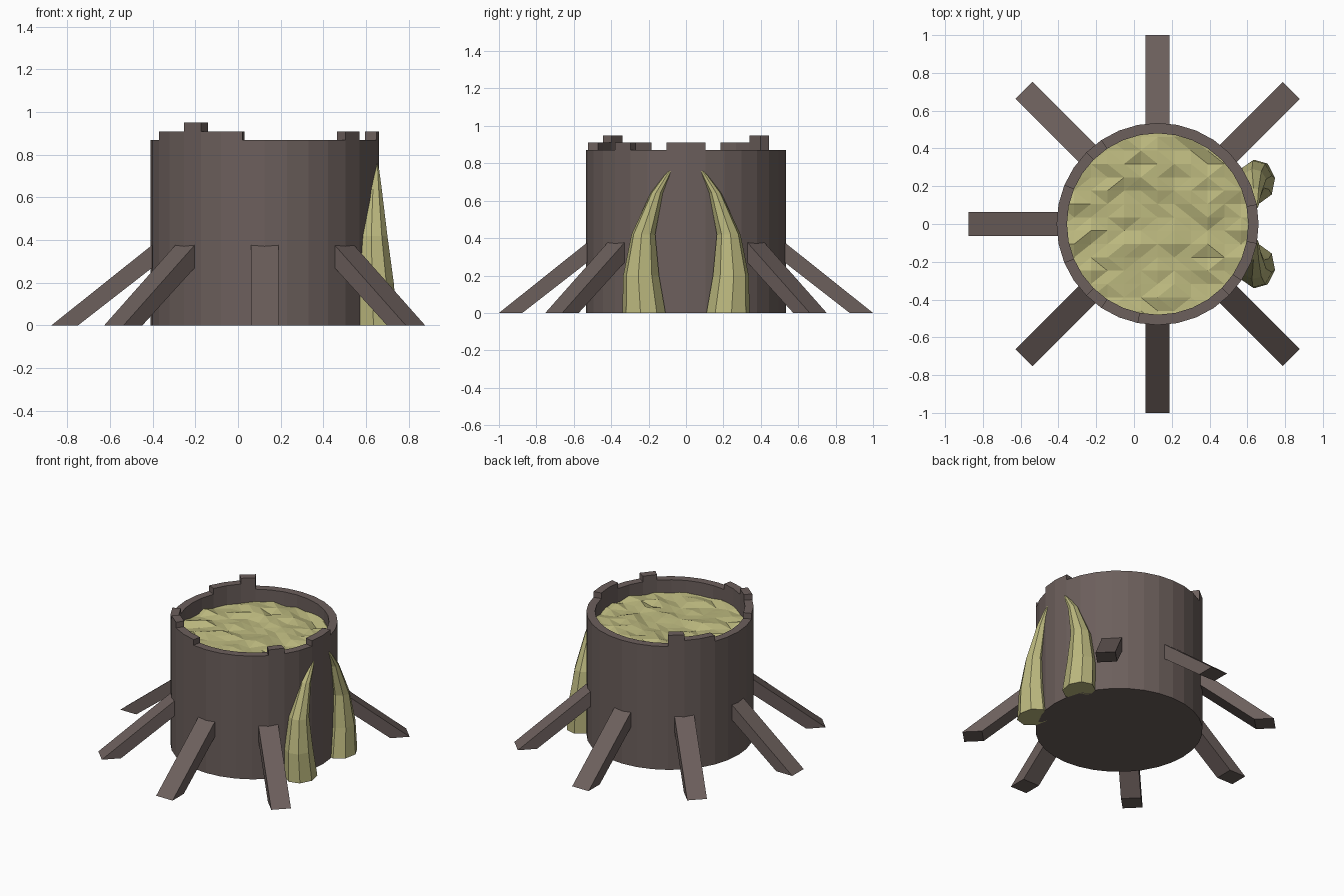
import bpy, bmesh, random
from math import sin, cos, pi, radians
from mathutils import Vector

if "Cube" in bpy.data.objects:
    bpy.data.objects.remove(bpy.data.objects["Cube"])

random.seed(4)
CX, RO, RI, N = 0.125, 0.535, 0.48, 32
STEP = 2 * pi / N


def material(name, rgb):
    m = bpy.data.materials.new(name)
    m.diffuse_color = (*rgb, 1)
    m.use_nodes = True
    m.node_tree.nodes["Principled BSDF"].inputs["Base Color"].default_value = m.diffuse_color
    return m


WOOD = material("dark_wood", (0.15, 0.115, 0.107))
PULP = material("pale_green", (0.50, 0.48, 0.21))


def finish(bm, name, mat):
    bmesh.ops.recalc_face_normals(bm, faces=bm.faces)
    me = bpy.data.meshes.new(name)
    bm.to_mesh(me)
    bm.free()
    me.materials.append(mat)
    ob = bpy.data.objects.new(name, me)
    bpy.context.collection.objects.link(ob)
    return ob


def loft(bm, rings, cap=True, closed=False):
    """Skin equal-length point rings into a tube."""
    vs = [[bm.verts.new(p) for p in r] for r in rings]
    pairs = list(zip(vs, vs[1:])) + ([(vs[-1], vs[0])] if closed else [])
    for a, b in pairs:
        for i in range(len(a)):
            j = (i + 1) % len(a)
            bm.faces.new((a[i], a[j], b[j], b[i]))
    if cap:
        bm.faces.new(vs[0])
        bm.faces.new(vs[-1])


def polar(r, a, z):
    return (CX + r * cos(a), r * sin(a), z)


# Hollow round tub with a thick floor
bm = bmesh.new()
loft(bm, [[polar(r, i * STEP, z) for i in range(N)]
          for r, z in ((RO, 0), (RO, 0.87), (RI, 0.87), (RI, 0.05))])
finish(bm, "tub", WOOD)

# Broken raised pieces of the rim: first step, last step, bottom, top
for k, (a, b, z0, z1) in enumerate(((11, 14, 0.87, 0.91), (11, 12, 0.91, 0.95),
                                    (18, 23, 0.87, 0.91), (20, 21, 0.91, 0.95),
                                    (-1, 1, 0.87, 0.91), (-4, -3, 0.87, 0.91))):
    bm = bmesh.new()
    loft(bm, [[polar(r, i * STEP, z) for r, z in
               ((RO, z0), (RO, z1), (RI, z1), (RI, z0))] for i in range(a, b + 1)])
    finish(bm, f"rim_piece_{k + 1}", WOOD)

# Seven slanted struts, none on the +x side
profile = ((1.0, 0), (0.875, 0), (0.505, 0.288), (0.505, 0.395))
for k in range(1, 8):
    a = radians(45 * k)
    bm = bmesh.new()
    loft(bm, [[(CX + r * cos(a) - s * sin(a), r * sin(a) + s * cos(a), z)
               for r, z in profile] for s in (-0.064, 0.064)])
    finish(bm, f"strut_{k}", WOOD)

# Lumpy filling: rough grid trimmed to the inside of the tub
bm = bmesh.new()
bmesh.ops.create_grid(bm, x_segments=12, y_segments=15, size=0.53)
for v in bm.verts:
    v.co += Vector((CX, 0, 0.78 + random.uniform(-0.016, 0.016)))
bmesh.ops.triangulate(bm, faces=bm.faces)
for i in range(N):
    n = Vector((cos((i + 0.5) * STEP), sin((i + 0.5) * STEP), 0))
    bmesh.ops.bisect_plane(bm, geom=bm.verts[:] + bm.edges[:] + bm.faces[:],
                           plane_co=Vector((CX, 0, 0)) + n * RI * cos(STEP / 2),
                           plane_no=n, clear_outer=True)
fill = finish(bm, "filling", PULP)
if sum(p.normal.z for p in fill.data.polygons) < 0:
    fill.data.flip_normals()

# Pair of tusk-shaped growths leaning on the wall: z, x, y, x radius, y radius
tusk = ((0, 0.65, 0.225, 0.098, 0.117), (0.2, 0.643, 0.24, 0.088, 0.097),
        (0.42, 0.635, 0.228, 0.066, 0.064), (0.64, 0.638, 0.157, 0.036, 0.033),
        (0.73, 0.644, 0.104, 0.018, 0.017), (0.76, 0.645, 0.085, 0.007, 0.008))
for side, label in ((-1, "front"), (1, "back")):
    bm = bmesh.new()
    loft(bm, [[(x + rx * cos((i + 0.2) * pi / 4), side * (y + ry * sin((i + 0.2) * pi / 4)), z)
               for i in range(8)] for z, x, y, rx, ry in tusk])
    finish(bm, f"{label}_growth", PULP)
